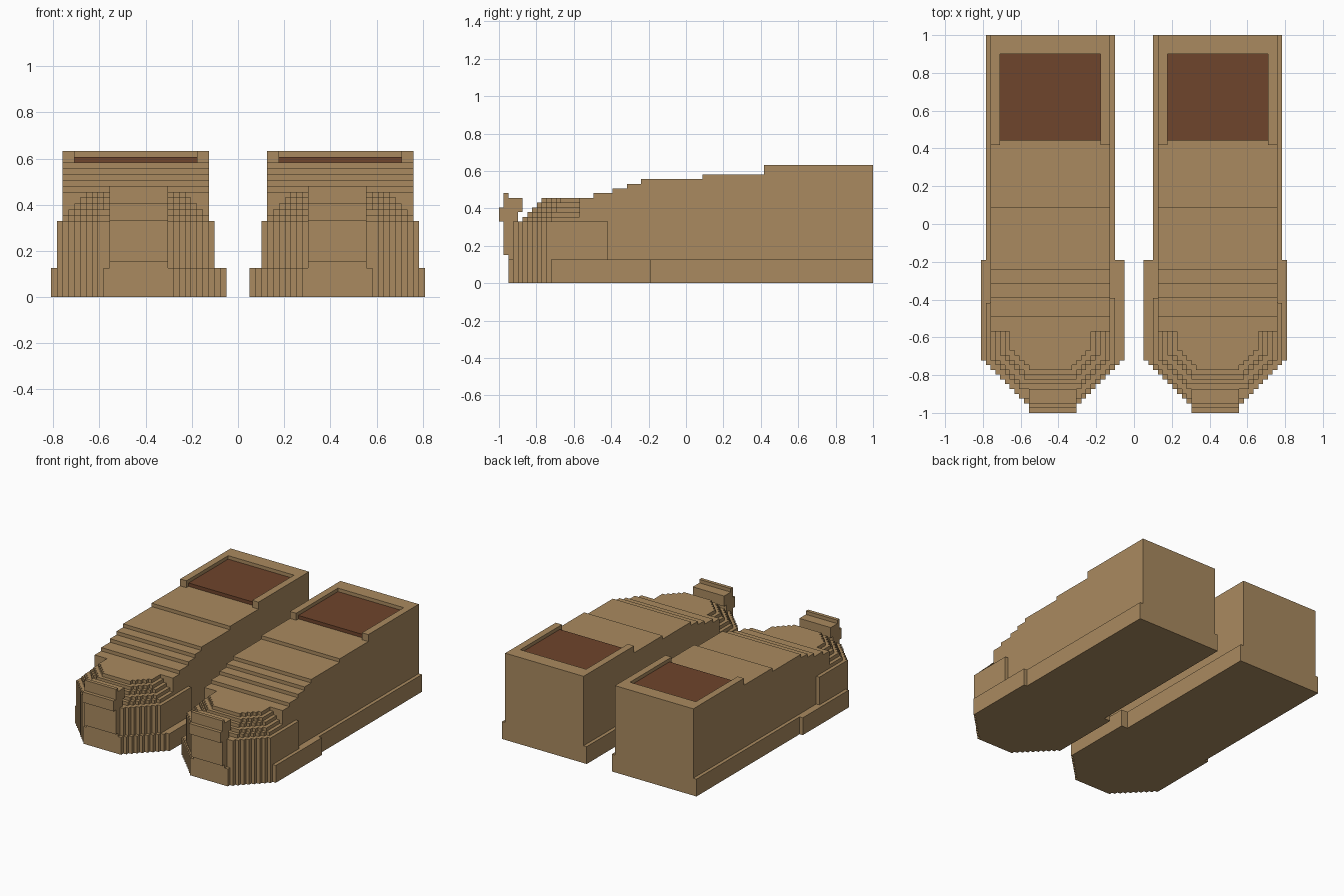
import bpy, bmesh

if "Cube" in bpy.data.objects:
    bpy.data.objects.remove(bpy.data.objects["Cube"])

U = 2 / 79  # one block; x counts from the centre line, y from the toe tip, z from the ground


def material(name, rgb):
    m = bpy.data.materials.new(name)
    m.diffuse_color = (*rgb, 1)
    m.use_nodes = True
    m.node_tree.nodes["Principled BSDF"].inputs["Base Color"].default_value = m.diffuse_color
    return m


TAN = material("tan_leather", (0.40, 0.255, 0.115))
BROWN = material("brown_lining", (0.156, 0.058, 0.025))


def extrude(name, points, lo, hi, axis, mat):
    """Extrude a flat outline along z (plan points x, y) or x (profile points y, z),
    then mirror it to make the same part of the other shoe."""
    bm = bmesh.new()

    def ring(h):
        out = []
        for a, b in points:
            x, y, z = (a, b, h) if axis == "z" else (h, a, b)
            out.append(bm.verts.new((x * U, y * U - 1, z * U)))
        return out

    low, high = ring(lo), ring(hi)
    bm.faces.new(low)
    bm.faces.new(high)
    n = len(points)
    for i in range(n):
        j = (i + 1) % n
        bm.faces.new((low[i], low[j], high[j], high[i]))
    bmesh.ops.recalc_face_normals(bm, faces=bm.faces)
    me = bpy.data.meshes.new(name)
    bm.to_mesh(me)
    bm.free()
    me.materials.append(mat)
    ob = bpy.data.objects.new(name, me)
    bpy.context.collection.objects.link(ob)
    mod = ob.modifiers.new("other_shoe", "MIRROR")
    mod.use_mirror_merge = False
    return ob


def toe_plan(first, half, left, right, back_left, back_right):
    """Stepped toe outline widening one block per row, ending at the given rows."""
    lpts, rpts = [], []
    for side, limit, pts in ((-1, left, lpts), (1, right, rpts)):
        k, x = first, 17.5 + side * (half + 0.5) if (left + right) % 2 else 17 + side * half
        x = int(x)
        while True:
            x = max(x, limit) if side < 0 else min(x, limit)
            pts.append((x, k))
            if x == limit:
                break
            pts.append((x, k + 1))
            k, x = k + 1, x + side
    rpts.append((right, back_right))
    lpts.append((left, back_left))
    return rpts + lpts[::-1]


# Sole: wide at the ball of the foot, narrower at the heel
plan = toe_plan(2, 6, 2, 32, 32, 32)
i = plan.index((32, 32))
plan[i + 1:i + 1] = [(31, 32), (31, 79), (4, 79), (4, 32)]
extrude("sole", plan, 0, 5, "z", TAN)

# Toe wall and the five stepped layers of the toe cap
extrude("toe_wall", toe_plan(3, 6, 4, 31, 24, 23), 5, 13, "z", TAN)
for j, half in enumerate((6, 6, 5, 5, 4)):
    plan = toe_plan(5 + j, half, 5 + j, 30 - j, 17, 17)
    extrude(f"toe_cap_layer_{j + 1}", plan, 13 + j, 14 + j, "z", TAN)

# Main upper: stepped instep rising to the heel
steps = [(17, 18), (20, 19), (24, 20), (27, 21), (30, 22), (43, 23)]
prof = [(17, 5)]
for n, (y, z) in enumerate(steps):
    prof += [(y, z), (steps[n + 1][0] if n + 1 < len(steps) else 79, z)]
prof.append((79, 5))
extrude("upper", prof, 5, 30, "x", TAN)

# Raised collar, open at the front, with the brown foot opening inside
collar = [(5, 56), (7, 56), (7, 75), (28, 75), (28, 56), (30, 56), (30, 79), (5, 79)]
extrude("collar", collar, 23, 25, "z", TAN)
extrude("foot_opening", [(7, 57), (28, 57), (28, 75), (7, 75)], 23, 24, "z", BROWN)

# Upturned toe bumper
bumper = [(2, 5), (2, 6), (1, 6), (1, 13), (0, 13), (0, 16), (1, 16), (1, 19),
          (2, 19), (2, 18), (5, 18), (5, 15), (4, 15), (4, 5)]
extrude("toe_bumper", bumper, 12, 22, "x", TAN)
